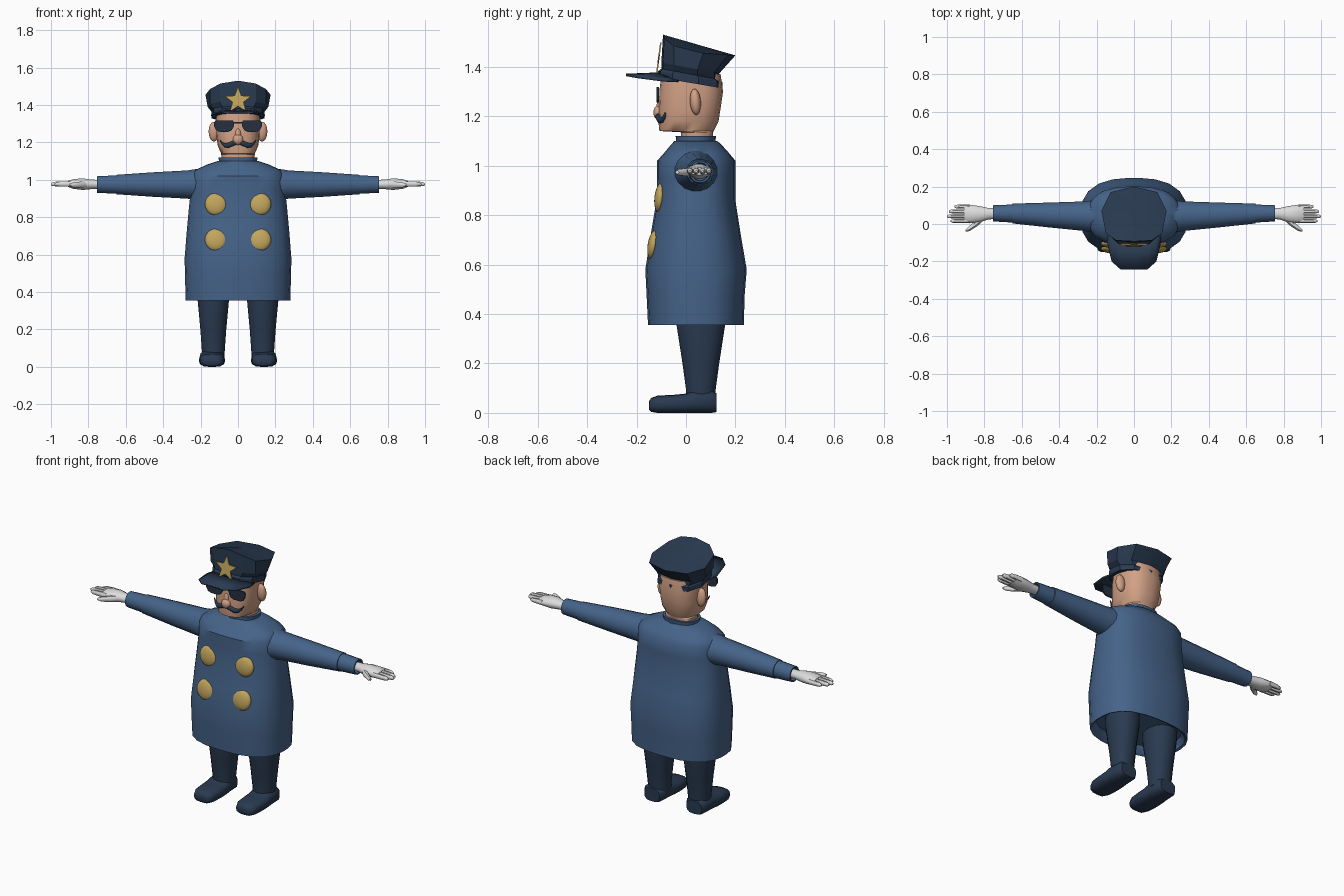
import bpy, bmesh, math
from mathutils import Matrix, Vector

cube = bpy.data.objects.get("Cube")
if cube:
    bpy.data.objects.remove(cube, do_unlink=True)


def material(name, rgb):
    m = bpy.data.materials.new(name)
    m.use_nodes = True
    m.diffuse_color = (*rgb, 1)
    b = next(n for n in m.node_tree.nodes if n.type == 'BSDF_PRINCIPLED')
    b.inputs["Base Color"].default_value = (*rgb, 1)
    b.inputs["Roughness"].default_value = 0.8
    return m


BLUE = material("coat blue", (0.06, 0.125, 0.25))
NAVY = material("dark navy", (0.022, 0.042, 0.08))
SKIN = material("skin", (0.65, 0.36, 0.24))
GOLD = material("gold", (0.54, 0.38, 0.11))
GLOVE = material("glove white", (0.72, 0.72, 0.72))
LENS = material("dark lens", (0.02, 0.03, 0.05))


def finish(name, bm, mat, angle=40, mirror=False):
    bmesh.ops.recalc_face_normals(bm, faces=bm.faces[:])
    me = bpy.data.meshes.new(name)
    bm.to_mesh(me)
    bm.free()
    me.materials.append(mat)
    me.shade_smooth()
    me.set_sharp_from_angle(angle=math.radians(angle))
    ob = bpy.data.objects.new(name, me)
    bpy.context.collection.objects.link(ob)
    if mirror:
        ob.modifiers.new("mirror", 'MIRROR').use_clip = False
    return ob


def skin_rings(bm, rings):
    """Bridge closed rings of equal length and cap both ends."""
    vs = [[bm.verts.new(p) for p in r] for r in rings]
    n = len(vs[0])
    for a, b in zip(vs, vs[1:]):
        for i in range(n):
            j = (i + 1) % n
            bm.faces.new((a[i], a[j], b[j], b[i]))
    return bm.faces.new(vs[0]), bm.faces.new(vs[-1])


def oval(c, u, v, n=16, e=2.0):
    """Superellipse ring round c with half-axis vectors u and v."""
    c, u, v = Vector(c), Vector(u), Vector(v)
    pts = []
    for i in range(n):
        a = 2 * math.pi * (i + 0.5) / n
        k = (abs(math.cos(a)) ** e + abs(math.sin(a)) ** e) ** (-1 / e)
        pts.append(c + u * (k * math.cos(a)) + v * (k * math.sin(a)))
    return pts


def upright(rows, n, e, cx=0):
    """Rows of (z, half width, y front, y back)."""
    return [oval((cx, (f + b) / 2, z), (hx, 0, 0), (0, (b - f) / 2, 0), n, e)
            for z, hx, f, b in rows]


def along_x(rows, n=12):
    """Rows of (x, y, z, y radius, z radius)."""
    return [oval((x, y, z), (0, ry, 0), (0, 0, rz), n) for x, y, z, ry, rz in rows]


def loft(name, rings, mat, angle=40, mirror=False):
    bm = bmesh.new()
    skin_rings(bm, rings)
    return finish(name, bm, mat, angle, mirror)


def ball(name, c, r, mat, rot=0, mirror=False):
    bm = bmesh.new()
    m = Matrix.Translation(c) @ Matrix.Rotation(rot, 4, 'X') @ Matrix.Diagonal((*r, 1))
    bmesh.ops.create_uvsphere(bm, u_segments=20, v_segments=12, radius=1, matrix=m)
    return finish(name, bm, mat, 60, mirror)


def plate(name, outline, y0, thick, mat, lean=0, mirror=False):
    """Thin plate from (x, z) points facing the front; lean moves y with z."""
    z0 = outline[0][1]
    rings = [[(x, y0 + d + lean * (z - z0), z) for x, z in outline] for d in (0, thick)]
    return loft(name, rings, mat, 30, mirror)


# Coat with a recessed underside
loft("coat", upright([
    (0.40, 0.25, -0.12, 0.20), (0.36, 0.268, -0.143, 0.222),
    (0.355, 0.28, -0.154, 0.234), (0.48, 0.284, -0.16, 0.238),
    (0.58, 0.286, -0.165, 0.246), (0.72, 0.275, -0.143, 0.222),
    (0.86, 0.262, -0.12, 0.2), (0.95, 0.252, -0.117, 0.2),
    (1.02, 0.248, -0.117, 0.2), (1.05, 0.235, -0.09, 0.175),
    (1.08, 0.17, -0.065, 0.148), (1.1, 0.11, -0.047, 0.127)], 24, 2.6), BLUE)
loft("collar", upright([(1.09, 0.1, -0.04, 0.118), (1.12, 0.105, -0.042, 0.122),
                        (1.12, 0.09, -0.03, 0.108), (1.1, 0.09, -0.03, 0.108)], 24, 2.4), BLUE)

# Sleeves with a slight cuff seam and a recessed opening
loft("sleeve", along_x([
    (0.14, 0.04, 0.975, 0.09, 0.085), (0.22, 0.04, 0.975, 0.088, 0.085),
    (0.27, 0.042, 0.975, 0.08, 0.077), (0.45, 0.048, 0.975, 0.068, 0.067),
    (0.65, 0.056, 0.975, 0.054, 0.053), (0.65, 0.056, 0.975, 0.049, 0.05),
    (0.755, 0.057, 0.975, 0.044, 0.045), (0.755, 0.057, 0.975, 0.036, 0.037),
    (0.73, 0.057, 0.975, 0.034, 0.035)], 16), BLUE, 35, True)

# Gloved hands: palm, four fingers and a thumb
bm = bmesh.new()
skin_rings(bm, along_x([
    (0.72, 0.056, 0.976, 0.028, 0.024), (0.78, 0.055, 0.976, 0.032, 0.026),
    (0.83, 0.052, 0.977, 0.046, 0.032), (0.88, 0.054, 0.978, 0.051, 0.027),
    (0.91, 0.056, 0.978, 0.047, 0.016)]))
for y, tip in ((0.093, 0.96), (0.067, 0.99), (0.041, 1.0), (0.016, 0.98)):
    skin_rings(bm, along_x([(0.88, y, 0.978, 0.013, 0.016), (tip - 0.03, y, 0.978, 0.012, 0.014),
                            (tip - 0.01, y, 0.977, 0.01, 0.011), (tip, y, 0.976, 0.005, 0.005)], 8))
skin_rings(bm, along_x([(0.8, 0.04, 0.974, 0.018, 0.018), (0.84, 0.005, 0.974, 0.02, 0.018),
                        (0.88, -0.024, 0.973, 0.015, 0.014), (0.9, -0.035, 0.973, 0.007, 0.007)], 8))
finish("gloved_hand", bm, GLOVE, 45, True)

# Trouser legs and shoes
loft("trouser_leg", upright([
    (0.05, 0.06, 0.0, 0.12), (0.09, 0.062, 0.0, 0.12), (0.2, 0.07, -0.015, 0.135),
    (0.36, 0.085, -0.04, 0.16), (0.45, 0.085, -0.04, 0.16)], 16, 2.3, 0.132), NAVY, 40, True)
loft("shoe", [oval((0.139, y, (lo + hi) / 2), (hx, 0, 0), (0, 0, (hi - lo) / 2), 16, 3.2)
              for y, hx, lo, hi in (
    (-0.15, 0.036, 0.012, 0.045), (-0.142, 0.052, 0.004, 0.06), (-0.115, 0.064, 0, 0.07),
    (-0.05, 0.069, 0, 0.073), (0.0, 0.068, 0, 0.078), (0.03, 0.066, 0, 0.09),
    (0.105, 0.062, 0, 0.09), (0.123, 0.05, 0.003, 0.08))], NAVY, 45, True)

# Domed buttons, two rows of two
for row, y, z, tilt in (("upper", -0.105, 0.87, -0.1), ("lower", -0.132, 0.68, -0.16)):
    ball(row + "_button", (0.117, y, z), (0.06, 0.023, 0.06), GOLD, tilt, True)

# Head with neck, ears and nose
loft("head", upright([
    (1.08, 0.085, -0.02, 0.105), (1.135, 0.09, -0.02, 0.11), (1.14, 0.09, -0.108, 0.113),
    (1.18, 0.108, -0.112, 0.132), (1.23, 0.115, -0.11, 0.14), (1.3, 0.118, -0.108, 0.15),
    (1.37, 0.115, -0.1, 0.14)], 20, 2.7), SKIN)
ball("ear", (0.128, 0.038, 1.258), (0.029, 0.022, 0.053), SKIN, 0.08, True)
ball("nose", (0, -0.112, 1.215), (0.028, 0.02, 0.028), SKIN)
ball("nose_bridge", (0, -0.105, 1.24), (0.016, 0.014, 0.035), SKIN)

# Moustache, curling up at the tips
loft("moustache", along_x([
    (0.0, -0.113, 1.2, 0.009, 0.01), (0.025, -0.112, 1.197, 0.012, 0.015),
    (0.05, -0.106, 1.185, 0.012, 0.014), (0.07, -0.098, 1.184, 0.01, 0.011),
    (0.085, -0.09, 1.194, 0.008, 0.008), (0.097, -0.084, 1.212, 0.003, 0.003)], 10),
    NAVY, 50, True)

# Sunglasses
plate("lens", [(0.02, 1.305), (0.028, 1.318), (0.12, 1.318), (0.129, 1.308), (0.127, 1.285),
               (0.115, 1.263), (0.095, 1.256), (0.055, 1.256), (0.035, 1.264), (0.023, 1.283)],
      -0.119, 0.009, LENS, 0, True)
plate("lens_bridge", [(-0.025, 1.31), (0.025, 1.31), (0.025, 1.3), (-0.025, 1.3)],
      -0.117, 0.008, LENS)


# Cap: band and flared crown from half outlines
def whole(half):
    return half + [(-x, y, z) for x, y, z in half[-2:0:-1]]


base = [(0, -0.113), (0.085, -0.105), (0.13, -0.055), (0.142, 0.05), (0.1, 0.125), (0, 0.147)]


def band(sx, sy, dz):
    return whole([(x * sx, 0.02 + (y - 0.02) * sy, 1.357 + dz - 0.17 * (y + 0.113))
                  for x, y in base])


rim = whole([(0, -0.093, 1.53), (0.095, -0.088, 1.515), (0.15, -0.05, 1.485),
             (0.174, 0.07, 1.455), (0.125, 0.17, 1.448), (0, 0.2, 1.446)])
bm = bmesh.new()
bottom, top = skin_rings(bm, [band(1, 1, 0), band(1, 1, 0.025), band(1.0, 0.9, 0.035),
                              band(1.14, 0.9, 0.06), rim])
peak = bmesh.ops.poke(bm, faces=[top])["verts"][0]
peak.co = (0, 0.06, 1.486)
finish("cap", bm, NAVY, 20)

# Visor
inner = [(0, -0.09, 1.378), (0.08, -0.09, 1.372), (0.115, -0.07, 1.36), (0.135, -0.03, 1.345)]
outer = [(0, -0.243, 1.372), (0.072, -0.243, 1.37), (0.12, -0.2, 1.362), (0.146, -0.09, 1.347)]
bm = bmesh.new()
rows = [[bm.verts.new(p) for p in [(-x, y, z) for x, y, z in r[:0:-1]] + r]
        for r in (inner, outer)]
for i in range(6):
    bm.faces.new((rows[0][i], rows[1][i], rows[1][i + 1], rows[0][i + 1]))
visor = finish("visor", bm, NAVY, 30)
solid = visor.modifiers.new("thickness", 'SOLIDIFY')
solid.thickness = 0.008

# Star badge standing just off the front of the cap
star = []
for i in range(10):
    r, a = (0.073, 0.031)[i % 2], math.pi / 2 + i * math.pi / 5
    star.append((r * math.cos(a), 1.425 + r * math.sin(a)))
plate("star_badge", star, -0.105, 0.006, GOLD, 0.13)
